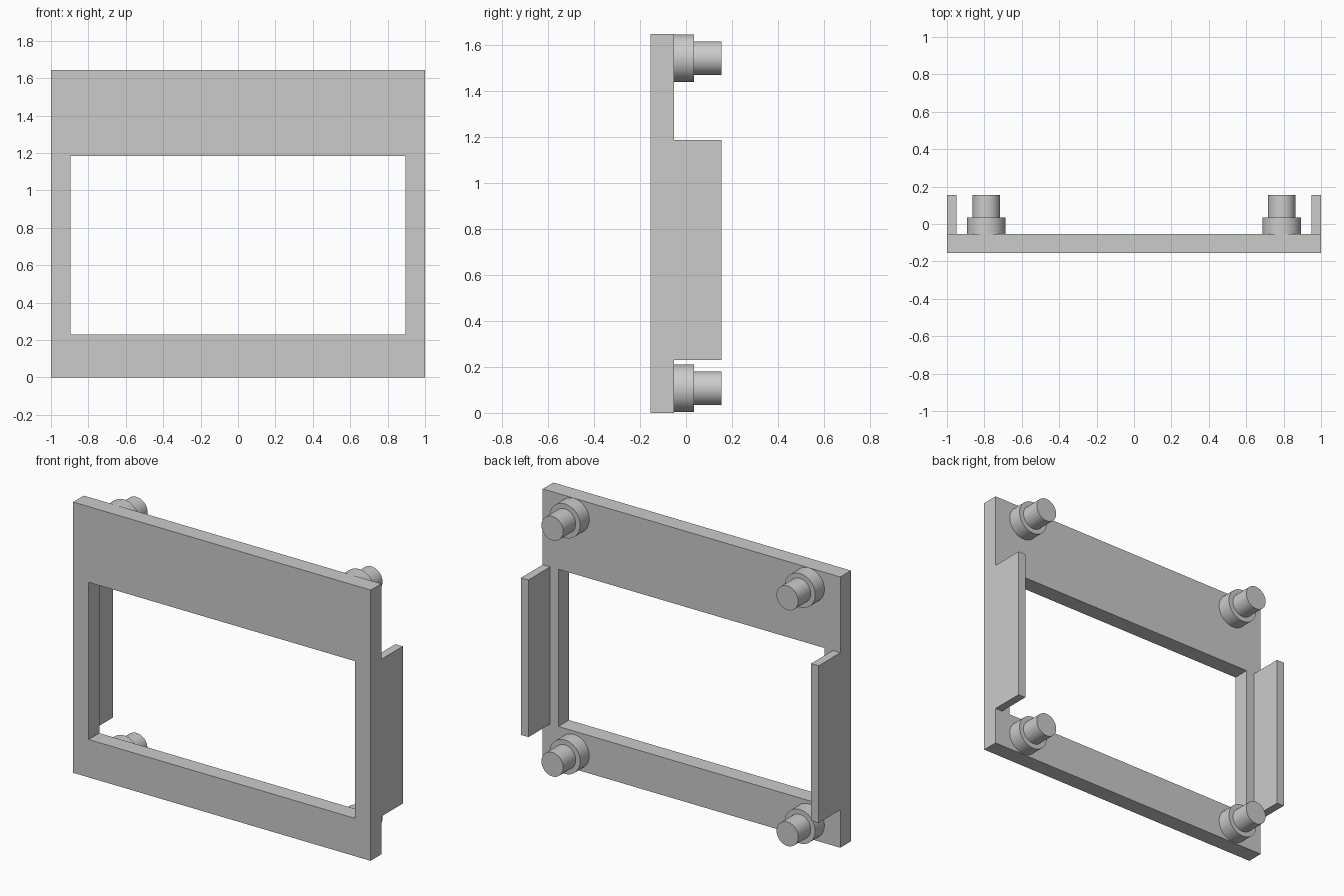
import bpy
import bmesh
from math import radians
from mathutils import Matrix

cube = bpy.data.objects.get("Cube")
if cube:
    bpy.data.objects.remove(cube, do_unlink=True)

WIDTH, HEIGHT = 1.0, 1.645                # half width, full height
FRONT, PLATE_BACK, COLLAR_BACK, BACK = -0.155, -0.053, 0.035, 0.155
OPEN_X, OPEN_LOW, OPEN_HIGH = 0.895, 0.23, 1.185

grey = bpy.data.materials.new("plain grey")
grey.use_nodes = True
colour = (0.6, 0.6, 0.6, 1)
grey.diffuse_color = colour
grey.node_tree.nodes["Principled BSDF"].inputs["Base Color"].default_value = colour


def make_object(name, bm):
    bmesh.ops.recalc_face_normals(bm, faces=bm.faces)
    mesh = bpy.data.meshes.new(name)
    bm.to_mesh(mesh)
    bm.free()
    mesh.materials.append(grey)
    obj = bpy.data.objects.new(name, mesh)
    bpy.context.collection.objects.link(obj)
    return obj


def rectangle(bm, half, low, high):
    corners = ((-half, low), (half, low), (half, high), (-half, high))
    return [bm.verts.new((x, FRONT, z)) for x, z in corners]


def box(name, low, high):
    bm = bmesh.new()
    bmesh.ops.create_cube(bm, size=1)
    for v in bm.verts:
        v.co = [b if c > 0 else a for c, a, b in zip(v.co, low, high)]
    return make_object(name, bm)


def cylinder(name, x, z, radius, y0, y1):
    bm = bmesh.new()
    place = Matrix.Translation((x, (y0 + y1) / 2, z)) @ Matrix.Rotation(radians(90), 4, "X")
    bmesh.ops.create_cone(bm, cap_ends=True, segments=48, radius1=radius,
                          radius2=radius, depth=y1 - y0, matrix=place)
    obj = make_object(name, bm)
    bpy.ops.object.select_all(action="DESELECT")
    obj.select_set(True)
    bpy.context.view_layer.objects.active = obj
    bpy.ops.object.shade_smooth_by_angle(angle=radians(30))


# Bezel plate: a ring between two rectangles, extruded backwards
bm = bmesh.new()
outer = rectangle(bm, WIDTH, 0, HEIGHT)
inner = rectangle(bm, OPEN_X, OPEN_LOW, OPEN_HIGH)
for i in range(4):
    j = (i + 1) % 4
    bm.faces.new((outer[i], outer[j], inner[j], inner[i]))
ring = bmesh.ops.extrude_face_region(bm, geom=bm.faces[:], use_keep_orig=True)
for v in ring["geom"]:
    if isinstance(v, bmesh.types.BMVert):
        v.co.y = PLATE_BACK
make_object("bezel_plate", bm)

# Side flanges and stepped mounting pegs on the back
for side, s in (("left", 1), ("right", -1)):
    x0, x1 = sorted((s * 0.95, s * WIDTH))
    box(f"{side}_flange", (x0, PLATE_BACK, OPEN_LOW), (x1, BACK, OPEN_HIGH))
    for level, z in (("lower", 0.107), ("upper", 1.541)):
        cylinder(f"{level}_{side}_collar", s * 0.79, z, 0.103, PLATE_BACK, COLLAR_BACK)
        cylinder(f"{level}_{side}_peg", s * 0.79, z, 0.073, COLLAR_BACK, BACK)
